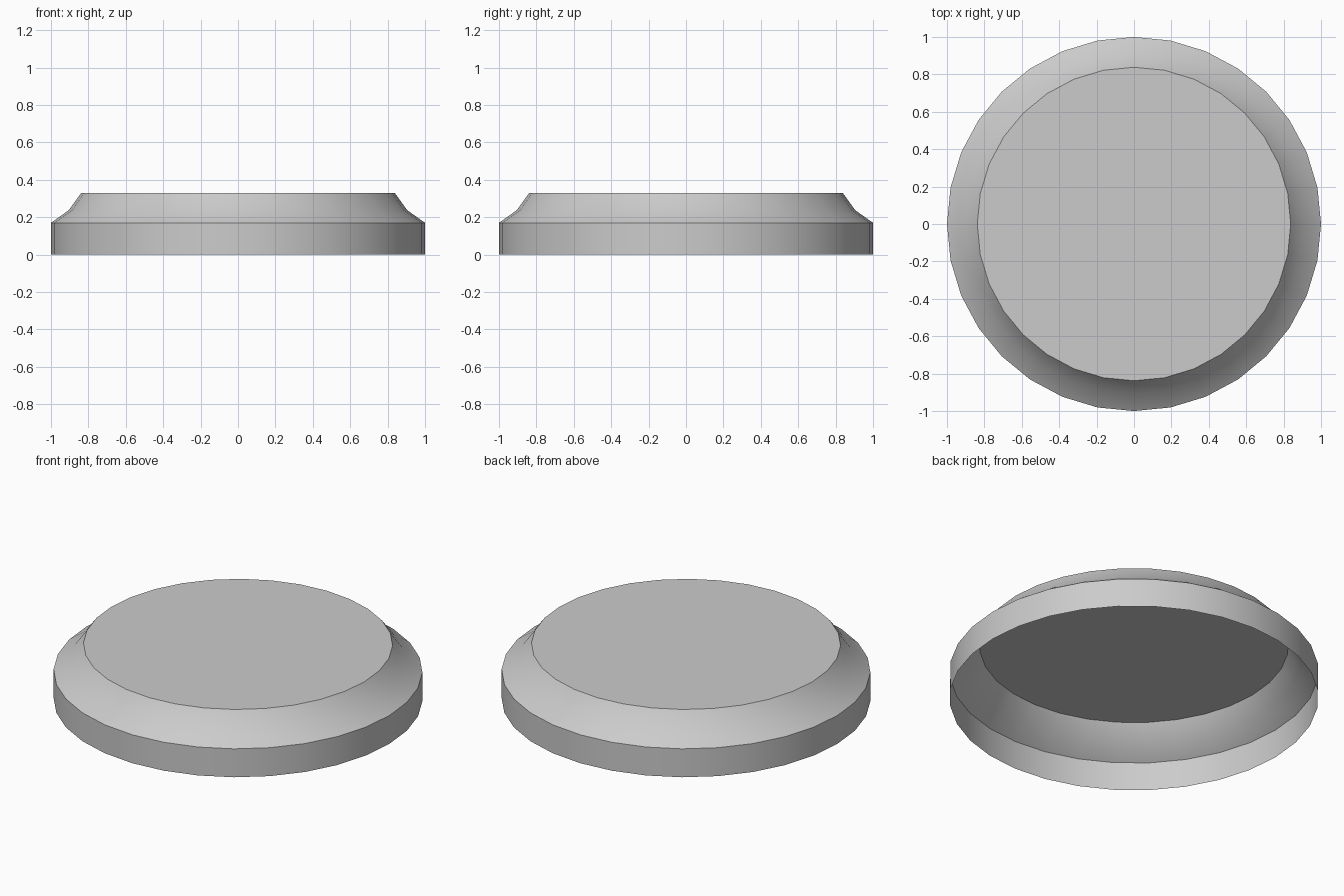
import bpy, bmesh
from math import cos, sin, pi, radians

if "Cube" in bpy.data.objects:
    bpy.data.objects.remove(bpy.data.objects["Cube"])

SIDES = 32
# Outer profile from the open bottom rim up to the top (radius, height)
PROFILE = [(1.0, 0.0), (1.0, 0.17), (0.905, 0.237), (0.838, 0.33)]

bm = bmesh.new()
rings = [[bm.verts.new((r * cos(2 * pi * i / SIDES), r * sin(2 * pi * i / SIDES), z))
          for i in range(SIDES)] for r, z in PROFILE]

# Wall and concave shoulder
for low, high in zip(rings, rings[1:]):
    for i in range(SIDES):
        j = (i + 1) % SIDES
        bm.faces.new((low[i], low[j], high[j], high[i]))

# Flat top; the underside stays open
bm.faces.new(rings[-1])

mesh = bpy.data.meshes.new("round_cap")
bm.to_mesh(mesh)
bm.free()
cap = bpy.data.objects.new("round_cap", mesh)
bpy.context.collection.objects.link(cap)

# Smooth round the sides, sharp at the rims
bpy.context.view_layer.objects.active = cap
cap.select_set(True)
bpy.ops.object.shade_smooth_by_angle(angle=radians(30))
